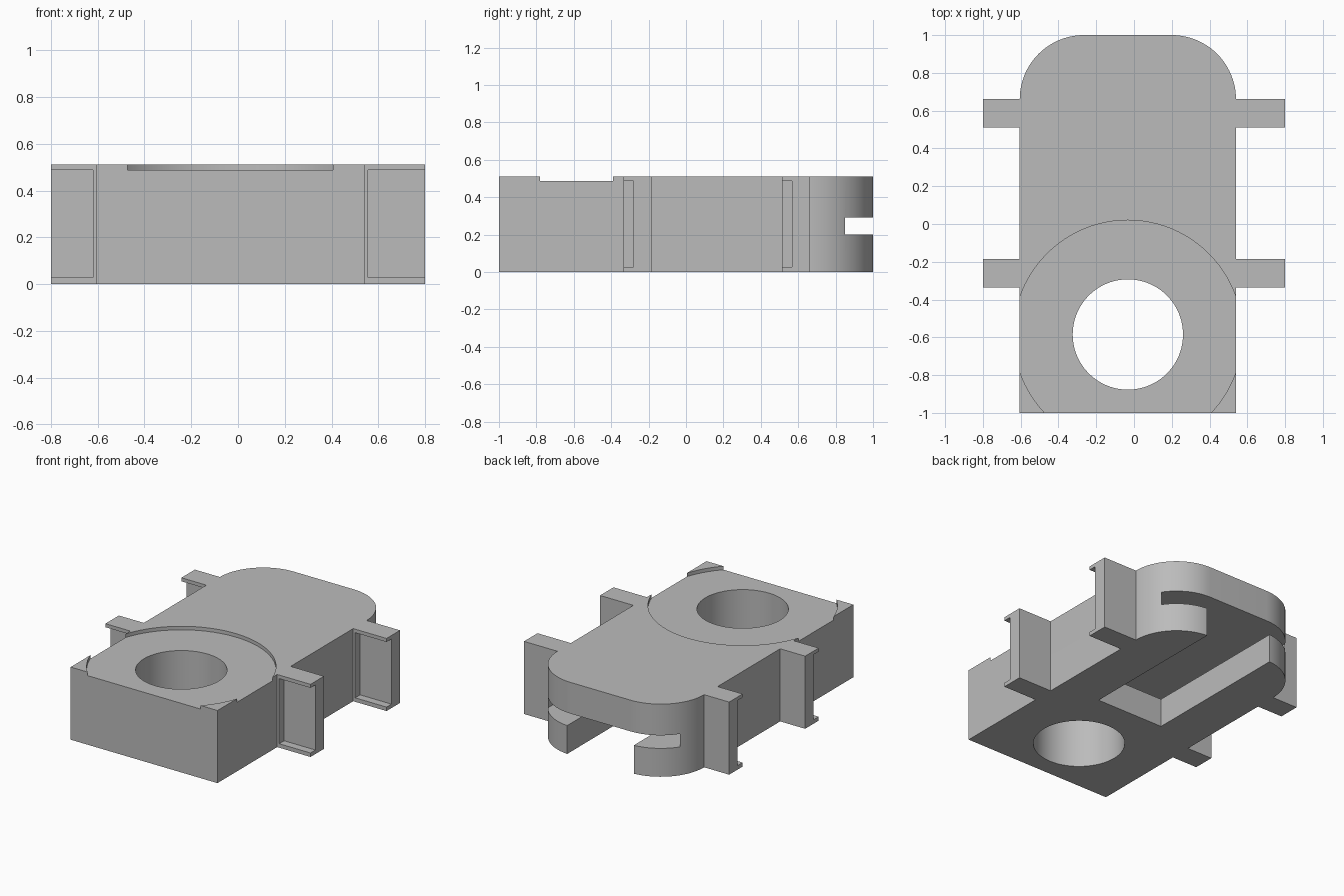
import bpy, bmesh, math

if "Cube" in bpy.data.objects:
    bpy.data.objects.remove(bpy.data.objects["Cube"], do_unlink=True)

CX, HALF, HEIGHT = -0.0325, 0.5725, 0.512   # body centre line, half width, height
HOLE_Y = -0.585

grey = bpy.data.materials.new("light_grey")
grey.use_nodes = True
COLOUR = (0.5, 0.5, 0.5, 1)
grey.diffuse_color = COLOUR
grey.node_tree.nodes["Principled BSDF"].inputs["Base Color"].default_value = COLOUR


def prism(name, outline, z0, z1):
    """Extrude a flat outline from z0 to z1."""
    bm = bmesh.new()
    face = bm.faces.new([bm.verts.new((x, y, z0)) for x, y in outline])
    top = bmesh.ops.extrude_face_region(bm, geom=[face])["geom"]
    verts = [v for v in top if isinstance(v, bmesh.types.BMVert)]
    bmesh.ops.translate(bm, verts=verts, vec=(0, 0, z1 - z0))
    bmesh.ops.recalc_face_normals(bm, faces=bm.faces)
    mesh = bpy.data.meshes.new(name)
    bm.to_mesh(mesh)
    bm.free()
    mesh.materials.append(grey)
    obj = bpy.data.objects.new(name, mesh)
    bpy.context.collection.objects.link(obj)
    return obj


def box(name, x0, x1, y0, y1, z0, z1):
    return prism(name, [(x0, y0), (x1, y0), (x1, y1), (x0, y1)], z0, z1)


def arc(cx, cy, r, start, end, steps):
    angles = [math.radians(start + (end - start) * i / steps) for i in range(steps + 1)]
    return [(cx + r * math.cos(a), cy + r * math.sin(a)) for a in angles]


def cylinder(name, r, z0, z1):
    return prism(name, arc(CX, HOLE_Y, r, 0, 360, 96)[:-1], z0, z1)


def activate(obj):
    bpy.ops.object.select_all(action="DESELECT")
    obj.select_set(True)
    bpy.context.view_layer.objects.active = obj


def cut(obj, cutter):
    """Subtract the cutter and throw it away."""
    cutter.hide_render = True
    mod = obj.modifiers.new("cut", "BOOLEAN")
    mod.operation, mod.solver, mod.object = "DIFFERENCE", "EXACT", cutter
    activate(obj)
    bpy.ops.object.modifier_apply(modifier=mod.name)
    bpy.data.objects.remove(cutter, do_unlink=True)


# Body block with two rounded rear corners
R = 0.34
inner = HALF - R
outline = [(CX - HALF, -1), (CX + HALF, -1)]
outline += arc(CX + inner, 1 - R, R, 0, 90, 24)
outline += arc(CX - inner, 1 - R, R, 90, 180, 24)
body = prism("body", outline, 0, HEIGHT)

# Round through hole and the shallow disc recess around it
cut(body, cylinder("hole_cutter", 0.292, -0.1, 0.7))
cut(body, cylinder("recess_cutter", 0.605, 0.487, 0.7))

# T-slot entering from the rear: narrow neck below, wide head above
NECK, HEAD = 0.26, 0.515
slot = [(CX - NECK, -0.1), (CX + NECK, -0.1)]
cut(body, box("neck_cutter", CX - NECK, CX + NECK, -0.08, 1.1, -0.1, 0.25))
cut(body, box("head_cutter", CX - HEAD, CX + HEAD, -0.22, 1.1, 0.2, 0.292))
activate(body)
bpy.ops.object.shade_smooth_by_angle(angle=math.radians(30))

# Four side lugs, each with a pocket in its front face open at the outer end
for side, s in (("left", 1), ("right", -1)):
    root = CX + s * HALF
    for place, y in (("front", -0.335), ("rear", 0.512)):
        xs = sorted((root, s * 0.8))
        lug = box(f"{place}_{side}_lug", *xs, y, y + 0.15, 0, HEIGHT)
        xs = sorted((root + s * 0.016, s * 0.9))
        cut(lug, box("pocket_cutter", *xs, y - 0.1, y + 0.055, 0.028, 0.487))
